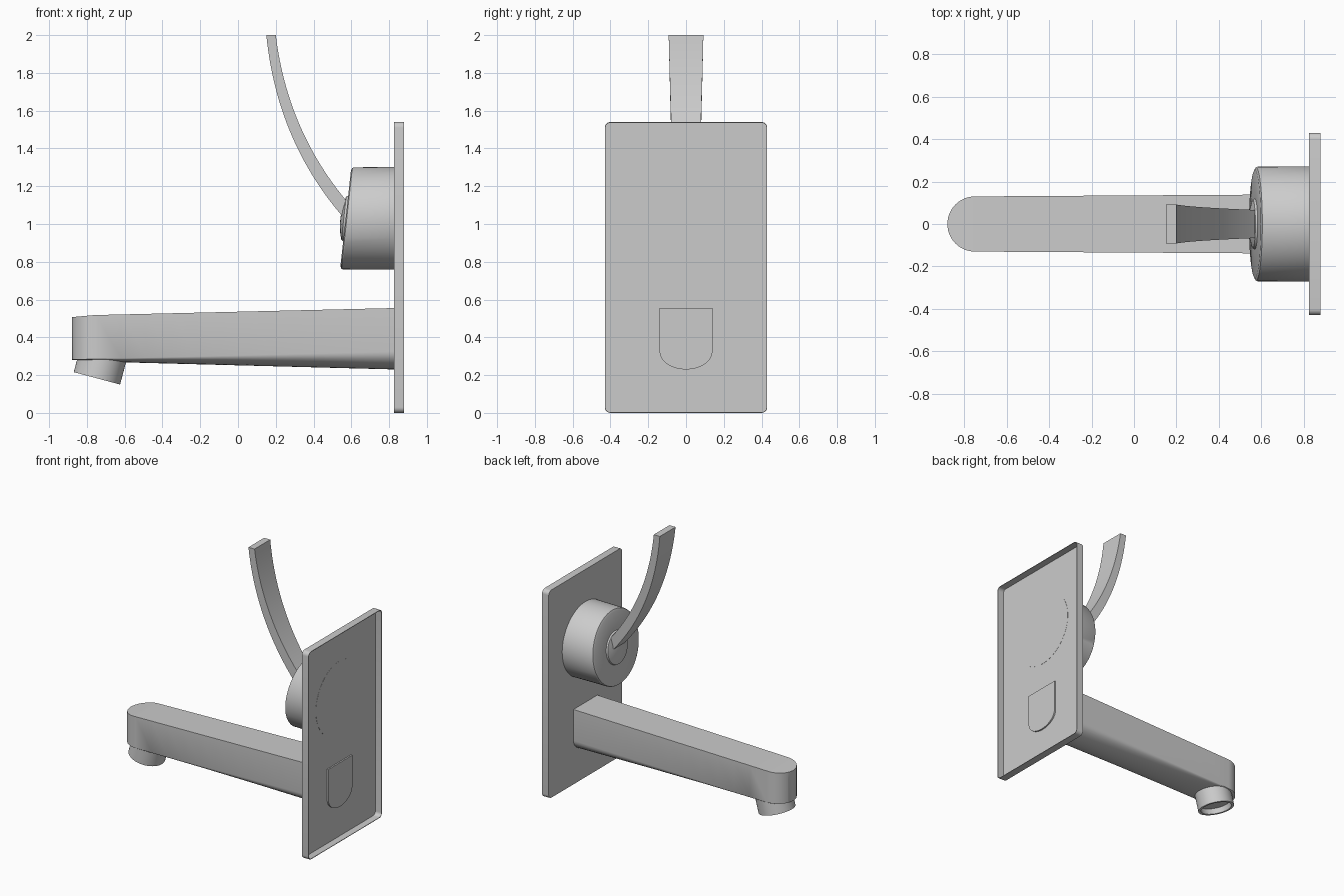
import bpy, bmesh, math
from mathutils import Matrix, Vector

cube = bpy.data.objects.get("Cube")
if cube:
    bpy.data.objects.remove(cube, do_unlink=True)

metal = bpy.data.materials.new("satin_grey")
metal.use_nodes = True
GREY = (0.6, 0.6, 0.6, 1)
metal.diffuse_color = GREY
metal.node_tree.nodes["Principled BSDF"].inputs["Base Color"].default_value = GREY


def finish(name, bm, angle=30):
    bmesh.ops.recalc_face_normals(bm, faces=bm.faces)
    mesh = bpy.data.meshes.new(name)
    bm.to_mesh(mesh)
    bm.free()
    mesh.materials.append(metal)
    obj = bpy.data.objects.new(name, mesh)
    bpy.context.collection.objects.link(obj)
    bpy.ops.object.select_all(action='DESELECT')
    obj.select_set(True)
    bpy.context.view_layer.objects.active = obj
    bpy.ops.object.shade_smooth_by_angle(angle=math.radians(angle))
    return obj


def loft(rings):
    """Skin a list of closed rings and cap both ends."""
    bm = bmesh.new()
    loops = [[bm.verts.new(p) for p in ring] for ring in rings]
    n = len(loops[0])
    for a, b in zip(loops, loops[1:]):
        for i in range(n):
            j = (i + 1) % n
            bm.faces.new((a[i], a[j], b[j], b[i]))
    bm.faces.new(loops[0])
    bm.faces.new(loops[-1])
    return bm


def lathe(profile, n=64):
    """Rings of (radius, height) about the z axis."""
    return [[Vector((r * math.cos(t), r * math.sin(t), h))
             for t in (math.tau * i / n for i in range(n))] for r, h in profile]


def lerp(a, b, t):
    return a + (b - a) * t


# Wall plate: thin dish, open at the back, with rounded corners
def plate_ring(x, inset):
    ring, r = [], 0.03
    for k, (sy, sz) in enumerate(((1, 1), (-1, 1), (-1, -1), (1, -1))):
        for i in range(7):
            t = math.radians(90 * k + 15 * i)
            ring.append((x, sy * (0.43 - r) + (r - inset) * math.cos(t),
                         0.77 + sz * (0.77 - r) + (r - inset) * math.sin(t)))
    return ring


WALL = 0.004
finish("wall_plate", loft([plate_ring(0.825, 0), plate_ring(0.88, 0),
                           plate_ring(0.88, WALL), plate_ring(0.829, WALL)]))


# Spout: flat top and sides, rounded belly fading toward a round nose
def spout_ring(x, width):
    t = (0.83 - x) / 1.71
    top = lerp(0.555, 0.515, t) - 0.008 * max(0, (-0.76 - x) / 0.12)
    side = lerp(0.325, 0.282, t)
    belly = lerp(0.23, 0.268, min(1, (0.83 - x) / 1.45))
    if x < -0.62:
        belly = lerp(0.268, 0.282, (-0.62 - x) / 0.26)
    belly = min(belly, side - 0.001)
    ring = [(x, -width, top), (x, width, top)]
    for i in range(17):
        a = math.pi * i / 16
        ring.append((x, width * math.cos(a), side - (side - belly) * math.sin(a)))
    return ring


stations = [(lerp(0.84, -0.75, i / 12), lerp(0.14, 0.13, i / 12)) for i in range(13)]
for i in range(1, 13):
    a = math.pi / 2 * i / 12
    stations.append((-0.75 - 0.13 * math.sin(a), max(0.002, 0.13 * math.cos(a))))
finish("spout", loft([spout_ring(x, w) for x, w in stations]))

# Outlet nozzle: tilted short tube with a recessed underside
bm = loft(lathe([(0.127, 0.14), (0.127, 0), (0.108, 0), (0.108, 0.04)], 48))
bm.transform(Matrix.Translation((-0.747, 0, 0.183)) @ Matrix.Rotation(math.radians(15), 4, 'Y'))
finish("outlet_nozzle", bm)

# Control knob: drum with a slanted front and a shallow dome
rings = []
for r, x, slant in ((0.272, 0.83, 0), (0.27, 0.583, 1), (0.266, 0.576, 1),
                    (0.252, 0.57, 1), (0.12, 0.57, 1), (0.115, 0.56, 1),
                    (0.08, 0.55, 1), (0.04, 0.544, 1), (0.004, 0.542, 1)):
    rings.append([(x + 0.11 * slant * p.y, p.x, 1.03 + p.y) for p in lathe([(r, 0)])[0]])
finish("control_knob", loft(rings))


# Lever: curved tapering blade rising from the knob
def bezier(a, b, c, t):
    a, b, c = Vector(a), Vector(b), Vector(c)
    return a * (1 - t) ** 2 + b * 2 * t * (1 - t) + c * t * t


rings = []
for i in range(25):
    t = i / 24
    front = bezier((0.15, 2), (0.205, 1.45), (0.545, 1.05), t)
    back = bezier((0.2, 2), (0.26, 1.5), (0.576, 1.12), t)
    w = lerp(0.092, 0.066, t)
    rings.append([(front.x, -w, front.y), (front.x, w, front.y),
                  (back.x, w, back.y), (back.x, -w, back.y)])
rings.append([(x, y, z) for x, y, z in ((0.61, -0.064, 0.98), (0.61, 0.064, 0.98),
                                        (0.64, 0.064, 1.05), (0.64, -0.064, 1.05))])
finish("lever", loft(rings))
